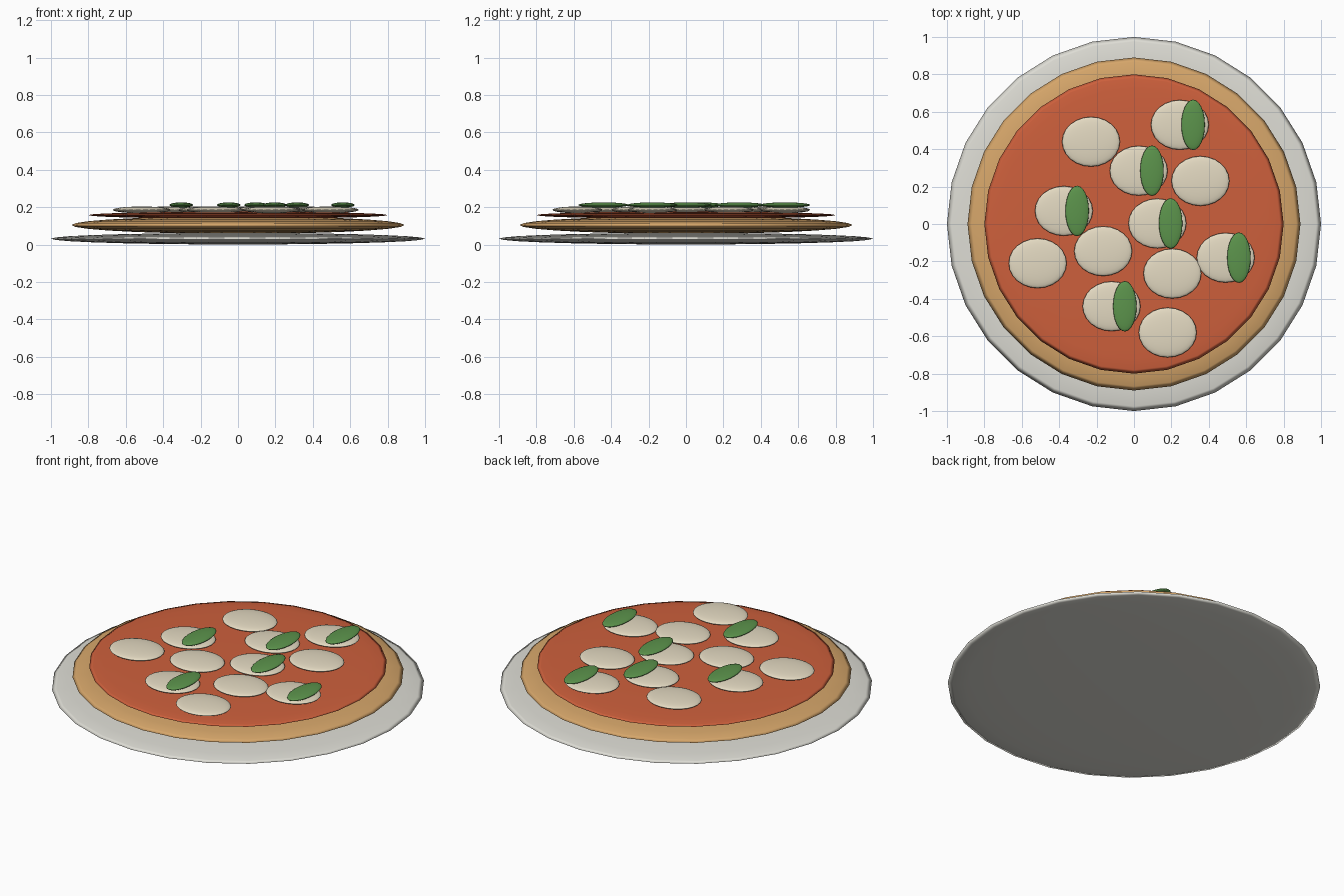
import bpy

if "Cube" in bpy.data.objects:
    bpy.data.objects.remove(bpy.data.objects["Cube"])


def srgb(r, g, b):
    lin = []
    for c in (r, g, b):
        c /= 255
        lin.append(c / 12.92 if c <= 0.04045 else ((c + 0.055) / 1.055) ** 2.4)
    return (*lin, 1)


def material(name, rgb):
    m = bpy.data.materials.new(name)
    m.diffuse_color = srgb(*rgb)
    m.use_nodes = True
    m.node_tree.nodes["Principled BSDF"].inputs["Base Color"].default_value = m.diffuse_color
    return m


china = material("off_white", (222, 221, 213))
dough = material("golden_tan", (214, 166, 106))
tomato = material("tomato_red", (206, 96, 60))
cream = material("cream", (228, 218, 194))
green = material("leaf_green", (92, 148, 76))


def disc(name, pos, size, mat, segments=24, rings=14):
    """Smooth flattened sphere with half sizes `size`."""
    bpy.ops.mesh.primitive_uv_sphere_add(segments=segments, ring_count=rings, radius=1, location=pos)
    ob = bpy.context.object
    ob.name = name
    ob.scale = size
    bpy.ops.object.transform_apply(location=False, rotation=False, scale=True)
    bpy.ops.object.shade_smooth()
    ob.data.materials.append(mat)
    return ob


# plate, crust and sauce
disc("plate", (0, 0, 0.032), (1.0, 1.0, 0.031), china, 28)
disc("crust", (0, 0, 0.105), (0.89, 0.89, 0.047), dough, 28)
disc("sauce", (0, 0, 0.158), (0.80, 0.80, 0.019), tomato, 28)

# cheese slices; True marks those carrying a basil leaf
slices = [
    (-0.23, 0.44, False), (0.245, 0.53, True), (0.025, 0.285, True),
    (0.355, 0.23, False), (-0.375, 0.07, True), (0.125, 0.003, True),
    (-0.165, -0.145, False), (-0.515, -0.21, False), (0.49, -0.18, True),
    (0.205, -0.265, False), (-0.12, -0.44, True), (0.18, -0.58, False),
]
for i, (x, y, leaf) in enumerate(slices):
    disc(f"cheese_{i + 1}", (x, y, 0.186), (0.155, 0.133, 0.018), cream)
    if leaf:
        disc(f"basil_leaf_{i + 1}", (x + 0.071, y, 0.212), (0.063, 0.135, 0.014), green)
